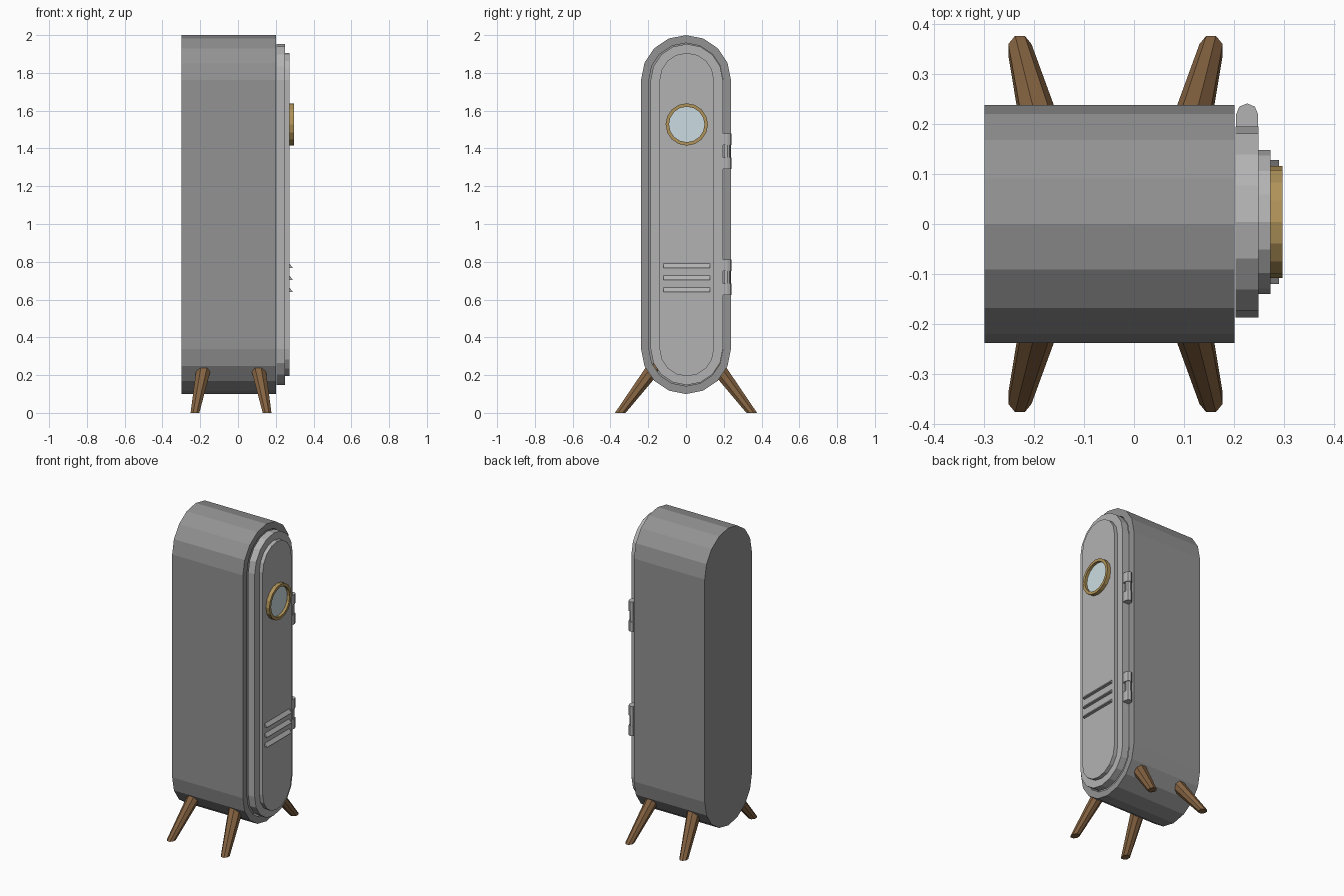
import bpy, bmesh
from math import sin, cos, pi

if "Cube" in bpy.data.objects:
    bpy.data.objects.remove(bpy.data.objects["Cube"])

Z_LOW, Z_HIGH, SEG = 0.338, 1.762, 8   # arc centres and facets per arc


def material(name, rgb):
    m = bpy.data.materials.new(name)
    m.diffuse_color = (*rgb, 1)
    m.use_nodes = True
    m.node_tree.nodes["Principled BSDF"].inputs["Base Color"].default_value = m.diffuse_color
    return m


BODY = material("dark_grey", (0.29, 0.29, 0.29))
DOOR = material("mid_grey", (0.45, 0.45, 0.45))
WOOD = material("wood", (0.235, 0.126, 0.054))
BRASS = material("brass", (0.43, 0.29, 0.10))
GLASS = material("glass", (0.60, 0.72, 0.76))


def loft(name, rings, mat, closed=False):
    """Skin a series of equal-length point rings; cap the ends or close the loop."""
    bm = bmesh.new()
    vs = [[bm.verts.new(p) for p in r] for r in rings]
    n = len(rings[0])
    pairs = list(zip(vs, vs[1:])) + ([(vs[-1], vs[0])] if closed else [])
    for a, b in pairs:
        for i in range(n):
            j = (i + 1) % n
            bm.faces.new((a[i], a[j], b[j], b[i]))
    if not closed:
        bm.faces.new(vs[0])
        bm.faces.new(vs[-1])
    bmesh.ops.recalc_face_normals(bm, faces=bm.faces)
    me = bpy.data.meshes.new(name)
    bm.to_mesh(me)
    bm.free()
    ob = bpy.data.objects.new(name, me)
    bpy.context.collection.objects.link(ob)
    me.materials.append(mat)
    return ob


def capsule(x, r, y0=0.0):
    top = [(x, y0 + r * cos(pi * i / SEG), Z_HIGH + r * sin(pi * i / SEG)) for i in range(SEG + 1)]
    low = [(x, y0 - r * cos(pi * i / SEG), Z_LOW - r * sin(pi * i / SEG)) for i in range(SEG + 1)]
    return top + low


def circle(x, r, y0, z0, n=16):
    return [(x, y0 + r * cos(2 * pi * i / n), z0 + r * sin(2 * pi * i / n)) for i in range(n)]


# Cabinet body with a recessed doorway on the +x end
loft("cabinet_body", [capsule(-0.299, 0.238), capsule(0.201, 0.238),
                      capsule(0.201, 0.196), capsule(0.14, 0.196)], BODY)

# Stepped door
DY = 0.004
loft("door", [capsule(0.203, 0.191, DY), capsule(0.249, 0.191, DY),
              capsule(0.249, 0.144, DY), capsule(0.273, 0.144, DY)], DOOR)

# Round window
WZ = 1.527
loft("window_frame", [circle(0.268, 0.112, DY, WZ), circle(0.297, 0.112, DY, WZ),
                      circle(0.297, 0.094, DY, WZ), circle(0.268, 0.094, DY, WZ)], BRASS, True)
loft("window_glass", [circle(0.268, 0.096, DY, WZ), circle(0.280, 0.096, DY, WZ)], GLASS)

# Wedge-shaped vent slats
for k in range(3):
    z = 0.768 - 0.0635 * k
    loft(f"vent_slat_{k + 1}", [[(0.268, y, z + 0.028), (0.290, y, z), (0.268, y, z)]
                                for y in (DY - 0.124, DY + 0.124)], DOOR)


# Hinges: two door knuckles with a smaller knuckle between them
def knuckle(name, z0, z1, r, sides_x, y_in):
    cx, cy = 0.226, 0.219
    arc = [(cx + r * cos(pi * i / 4), cy + r * sin(pi * i / 4)) for i in range(5)]
    prof = arc + [(sides_x[0], y_in), (sides_x[1], y_in)]
    loft(name, [[(x, y, z) for x, y in prof] for z in (z0, z1)], DOOR)


for label, zc in (("upper", 1.385), ("lower", 0.718)):
    knuckle(f"{label}_hinge_top_knuckle", zc + 0.032, zc + 0.095, 0.022, (0.204, 0.248), 0.191)
    knuckle(f"{label}_hinge_bottom_knuckle", zc - 0.095, zc - 0.032, 0.022, (0.204, 0.248), 0.191)
    knuckle(f"{label}_hinge_middle_knuckle", zc - 0.032, zc + 0.032, 0.017, (0.204, 0.238), 0.201)


# Splayed tapered legs
def leg_ring(dx, dy, z, r, sx, sy):
    pts = []
    for i in range(8):
        a = pi / 8 + pi * i / 4
        pts.append((-0.037 + sx * (dx + r * cos(a)), sy * (dy + 1.22 * r * sin(a)), z))
    return pts


for sx, xn in ((-1, "rear"), (1, "door_side")):
    for sy, yn in ((-1, "left"), (1, "right")):
        loft(f"{xn}_{yn}_leg", [leg_ring(0.191, 0.348, 0.0, 0.025, sx, sy),
                                leg_ring(0.139, 0.149, 0.262, 0.044, sx, sy)], WOOD)
